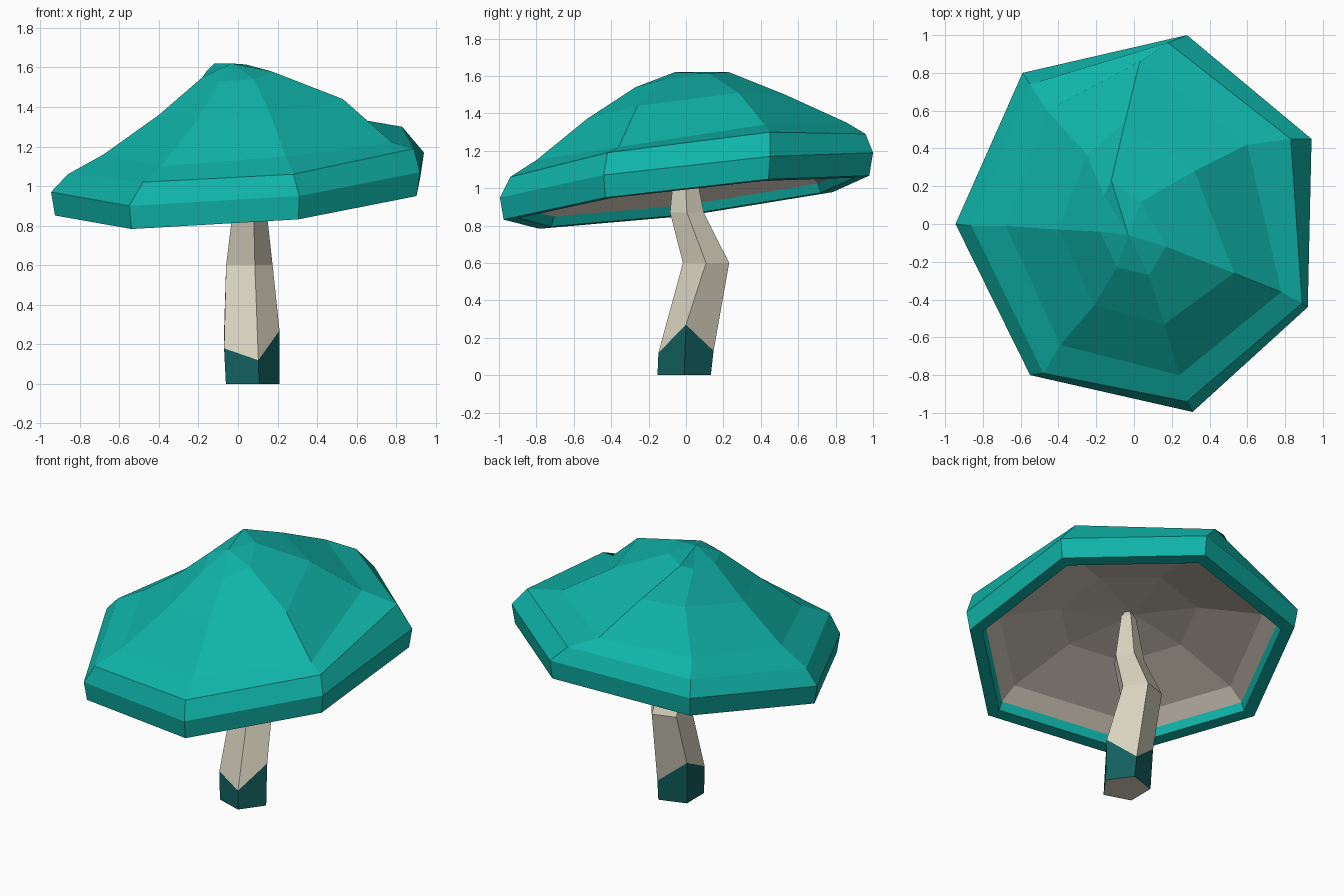
import bpy, bmesh
from math import cos, sin, radians
from mathutils import Vector

if "Cube" in bpy.data.objects:
    bpy.data.objects.remove(bpy.data.objects["Cube"])


def material(name, rgb):
    m = bpy.data.materials.new(name)
    m.diffuse_color = (*rgb, 1)
    m.use_nodes = True
    m.node_tree.nodes["Principled BSDF"].inputs["Base Color"].default_value = m.diffuse_color
    return m


def loft(name, rings, mat, start=None, end=None):
    """Skin a stack of counter-clockwise rings; start/end are optional closing points."""
    bm = bmesh.new()
    rows = [[bm.verts.new(p) for p in r] for r in rings]
    n = len(rows[0])
    for a, b in zip(rows, rows[1:]):
        for i in range(n):
            j = (i + 1) % n
            bm.faces.new((a[i], a[j], b[j], b[i]))
    if start:
        s = bm.verts.new(start)
        for i in range(n):
            bm.faces.new((rows[0][(i + 1) % n], rows[0][i], s))
    if end:
        e = bm.verts.new(end)
        for i in range(n):
            bm.faces.new((rows[-1][i], rows[-1][(i + 1) % n], e))
    mesh = bpy.data.meshes.new(name)
    bm.to_mesh(mesh)
    bm.free()
    mesh.materials.append(mat)
    ob = bpy.data.objects.new(name, mesh)
    bpy.context.collection.objects.link(ob)
    return ob


def inset(ring, scale, lift):
    c = sum((Vector(p) for p in ring), Vector()) / len(ring)
    return [c + (Vector(p) - c) * scale + Vector((0, 0, lift)) for p in ring]


def pentagon(x, y, r, zs):
    return [(x + r * cos(radians(72 * i)), y + r * sin(radians(72 * i)), zs[i])
            for i in range(5)]


teal = material("teal", (0.005, 0.46, 0.40))
dark_teal = material("dark_teal", (0.006, 0.115, 0.11))
cream = material("cream", (0.69, 0.65, 0.52))
gill_tan = material("gill_tan", (0.60, 0.54, 0.46))

# Cap: seven-sided tilted rings, from the widest edge up to the crown
edge = [(.31, -.995, .95), (.92, -.44, 1.07), (.94, .45, 1.17), (.28, 1, 1.19),
        (-.59, .8, 1.10), (-.945, 0, .97), (-.55, -.8, .90)]
shoulder = [(.28, -.94, 1.06), (.89, -.42, 1.19), (.83, .45, 1.30), (.18, .96, 1.29),
            (-.55, .74, 1.19), (-.86, -.01, 1.06), (-.48, -.79, 1.02)]
slope = [(.24, -.80, 1.15), (.78, -.36, 1.22), (.60, .42, 1.34), (.03, .86, 1.35),
         (-.46, .60, 1.25), (-.68, -.01, 1.16), (-.39, -.64, 1.10)]
upper = [(.16, -.53, 1.37), (.53, -.26, 1.44), (.32, .28, 1.51), (-.05, .53, 1.50),
         (-.25, .37, 1.44), (-.40, -.03, 1.36), (-.21, -.43, 1.33)]
crown = [(.08, -.27, 1.54), (.17, -.12, 1.58), (.04, .12, 1.615), (-.12, .23, 1.62),
         (-.16, .15, 1.58), (-.18, -.04, 1.55), (-.09, -.23, 1.53)]
rim = inset(edge, 0.98, -0.12)
lip = inset(rim, 0.92, 0.0)
wall = inset(rim, 0.90, 0.05)
loft("cap", [wall, lip, rim, edge, shoulder, slope, upper, crown], teal,
     end=(-.03, -.06, 1.62))

# Gills: shallow faceted hollow under the cap
gills = [inset(rim, 0.42, 0.23), inset(rim, 0.81, 0.12), wall]
loft("gills", gills, gill_tan, start=(0, 0, 1.2))

# Stem: bent five-sided tube with a dark zigzag foot
foot = pentagon(.06, -.01, .15, [0] * 5)
zigzag = pentagon(.055, .0, .155, [.27, .13, .27, .18, .12])
loft("stem_foot", [foot, zigzag], dark_teal)
loft("stem", [zigzag,
              pentagon(.045, .107, .13, [.6] * 5),
              pentagon(.05, .005, .095, [.87] * 5),
              pentagon(.04, -.01, .05, [1.16] * 5)],
     cream, end=(.035, -.01, 1.24))
loft("stem_base", [foot], cream, start=(.06, -.01, 0))
